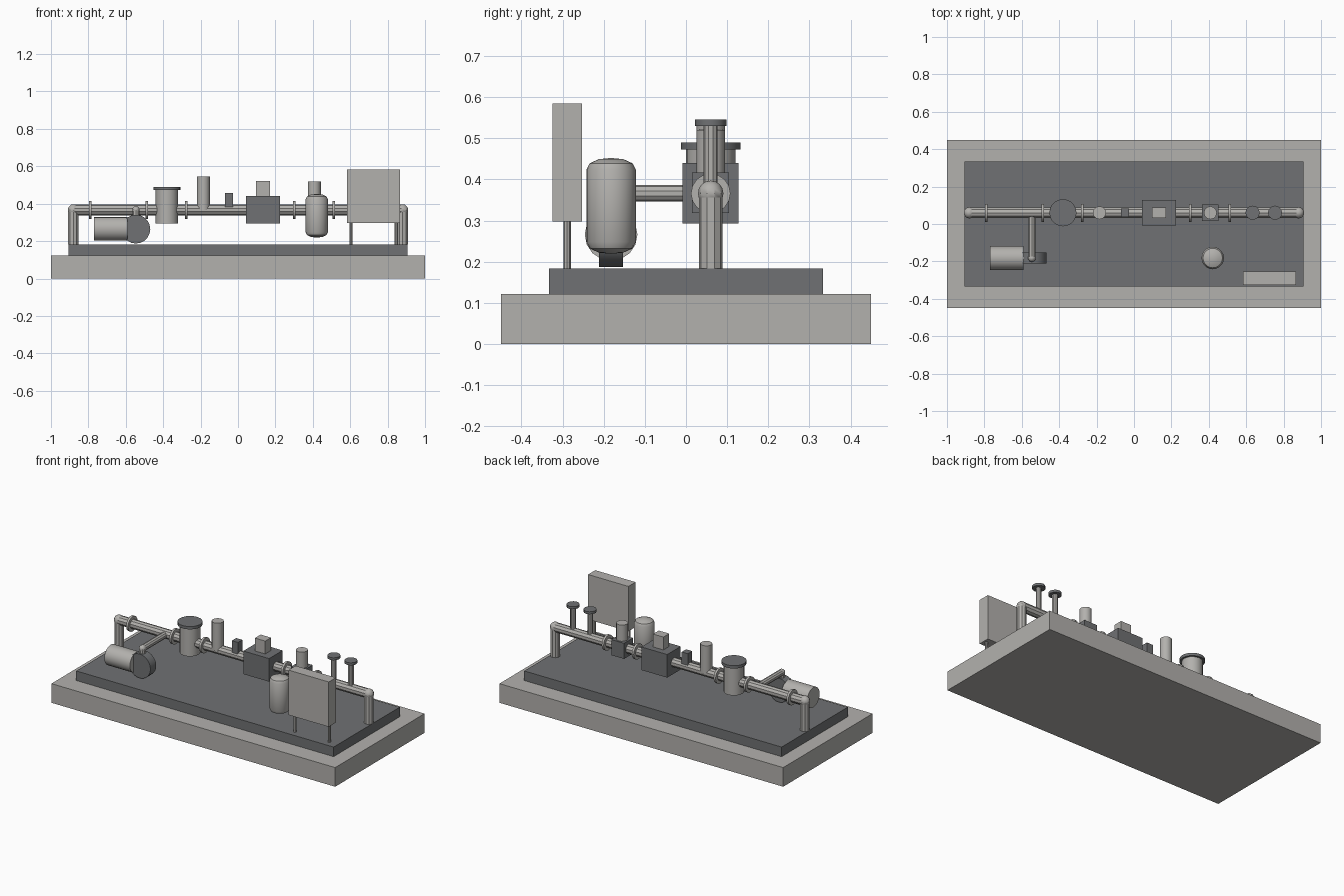
import bpy, bmesh, math
from mathutils import Vector

if "Cube" in bpy.data.objects:
    bpy.data.objects.remove(bpy.data.objects["Cube"])


def material(name, rgb):
    m = bpy.data.materials.new(name)
    m.diffuse_color = (*rgb, 1)
    m.use_nodes = True
    m.node_tree.nodes["Principled BSDF"].inputs["Base Color"].default_value = m.diffuse_color
    return m


LIGHT = material("light_grey", (0.45, 0.44, 0.42))
DARK = material("dark_grey", (0.16, 0.166, 0.172))


def finish(obj, name, mat):
    obj.name = name
    obj.data.materials.append(mat)
    bpy.ops.object.shade_smooth_by_angle(angle=math.radians(30.5))
    return obj


def box(name, mat, lo, hi):
    lo, hi = Vector(lo), Vector(hi)
    bpy.ops.mesh.primitive_cube_add(size=1, location=(lo + hi) / 2)
    obj = bpy.context.object
    obj.scale = hi - lo
    bpy.ops.object.transform_apply(location=False, rotation=False, scale=True)
    obj.name = name
    obj.data.materials.append(mat)


def rod(name, mat, a, b, r, sides=10):
    a, b = Vector(a), Vector(b)
    d = b - a
    bpy.ops.mesh.primitive_cylinder_add(vertices=sides, radius=r, depth=d.length, location=(a + b) / 2)
    obj = bpy.context.object
    obj.rotation_euler = d.to_track_quat('Z', 'Y').to_euler()
    finish(obj, name, mat)


def ball(name, mat, p, r):
    bpy.ops.mesh.primitive_uv_sphere_add(segments=10, ring_count=8, radius=r, location=p)
    finish(bpy.context.object, name, mat)


def lathe(name, mat, profile, p, sides=20):
    bm = bmesh.new()
    vs = [bm.verts.new((r, 0, z)) for r, z in profile]
    edges = [bm.edges.new(e) for e in zip(vs, vs[1:])]
    bmesh.ops.spin(bm, geom=vs + edges, cent=(0, 0, 0), axis=(0, 0, 1),
                   angle=math.tau, steps=sides, use_duplicate=False)
    bmesh.ops.remove_doubles(bm, verts=bm.verts, dist=1e-4)
    bmesh.ops.recalc_face_normals(bm, faces=bm.faces)
    me = bpy.data.meshes.new(name)
    bm.to_mesh(me)
    bm.free()
    obj = bpy.data.objects.new(name, me)
    obj.location = p
    bpy.context.collection.objects.link(obj)
    bpy.ops.object.select_all(action='DESELECT')
    obj.select_set(True)
    bpy.context.view_layer.objects.active = obj
    finish(obj, name, mat)


Y, Z, FLOOR = 0.06, 0.366, 0.183   # pipe line and skid top

# plinth and skid plate
box("plinth", LIGHT, (-1, -0.45, 0), (1, 0.45, 0.122))
box("skid_plate", DARK, (-0.907, -0.333, 0.122), (0.907, 0.333, FLOOR))

# main pipe run with end legs and elbows
rod("main_pipe", LIGHT, (-0.88, Y, Z), (0.88, Y, Z), 0.029)
for side, x in (("left", -0.88), ("right", 0.88)):
    rod(side + "_pipe_leg", LIGHT, (x, Y, FLOOR), (x, Y, Z), 0.029)
    ball(side + "_elbow", LIGHT, (x, Y, Z), 0.031)
for i, x in enumerate((-0.79, -0.487, -0.277, 0.3, 0.512)):
    rod(f"flange_{i + 1}", LIGHT, (x - 0.007, Y, Z), (x + 0.007, Y, Z), 0.048, 16)

# strainer with lid
rod("strainer_body", LIGHT, (-0.38, Y, 0.294), (-0.38, Y, 0.474), 0.06, 20)
rod("strainer_lid", DARK, (-0.38, Y, 0.472), (-0.38, Y, 0.49), 0.0725, 20)

# air vent and sensor
rod("air_vent", LIGHT, (-0.185, Y, Z), (-0.185, Y, 0.546), 0.035, 12)
box("sensor", DARK, (-0.07, Y - 0.022, 0.38), (-0.027, Y + 0.022, 0.458))

# flow meter
box("meter_body", DARK, (0.043, Y - 0.068, 0.293), (0.225, Y + 0.068, 0.44))
box("meter_head", LIGHT, (0.097, Y - 0.029, 0.44), (0.17, Y + 0.029, 0.522))

# control valve
box("valve_body", DARK, (0.363, Y - 0.045, 0.318), (0.453, Y + 0.045, 0.417))
rod("valve_actuator", LIGHT, (0.408, Y, 0.415), (0.408, Y, 0.52), 0.035, 12)

# capped stub valves
for i, x in enumerate((0.634, 0.754)):
    rod(f"stub_stem_{i + 1}", LIGHT, (x, Y, Z), (x, Y, 0.532), 0.017)
    rod(f"stub_cap_{i + 1}", DARK, (x, Y, 0.53), (x, Y, 0.546), 0.038, 12)

# pump: motor, volute and discharge pipe
px, py = -0.546, -0.182
rod("pump_motor", LIGHT, (-0.77, py, 0.266), (-0.59, py, 0.266), 0.064, 16)
rod("pump_volute", DARK, (px, py - 0.029, 0.264), (px, py + 0.029, 0.264), 0.077, 20)
rod("discharge_riser", LIGHT, (px, py, 0.3), (px, py, Z), 0.02)
ball("discharge_elbow", LIGHT, (px, py, Z), 0.021)
rod("discharge_pipe", LIGHT, (px, py, Z), (px, Y, Z), 0.02)

# domed vessel
lathe("vessel", LIGHT, [(0, 0.219), (0.03, 0.222), (0.052, 0.232), (0.06, 0.248),
                        (0.06, 0.424), (0.052, 0.439), (0.03, 0.449), (0, 0.452)], (0.421, py, 0))

# control panel on two posts
box("control_panel", LIGHT, (0.583, -0.325, 0.298), (0.867, -0.253, 0.584))
for side, x in (("left", 0.604), ("right", 0.846)):
    rod(side + "_panel_post", LIGHT, (x, -0.289, FLOOR), (x, -0.289, 0.3), 0.009, 8)
